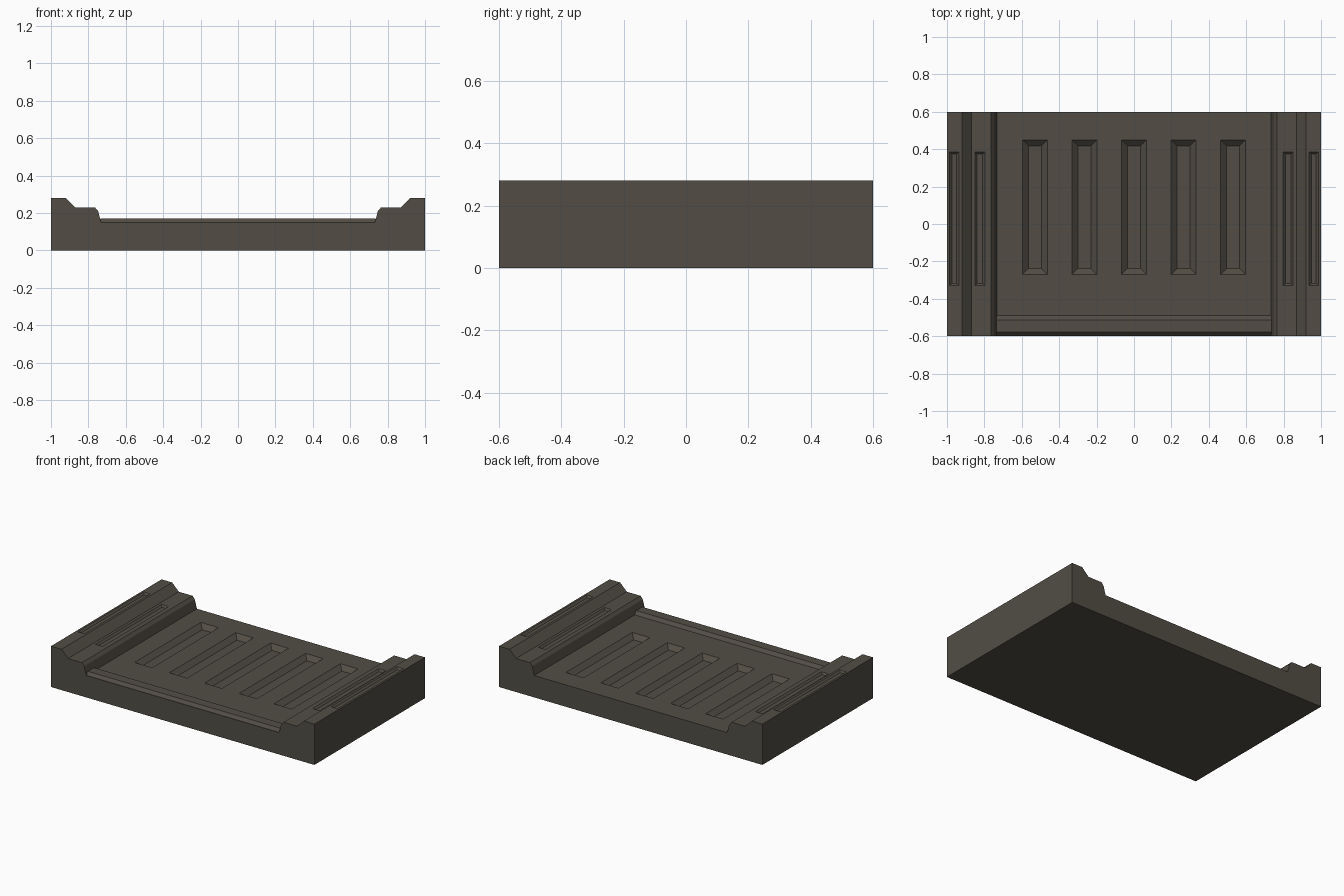
import bpy
import bmesh
from mathutils import Vector

cube = bpy.data.objects.get("Cube")
if cube:
    bpy.data.objects.remove(cube, do_unlink=True)

stone = bpy.data.materials.new("dark_stone")
stone.use_nodes = True
colour = (0.085, 0.076, 0.06, 1)
stone.diffuse_color = colour
bsdf = next(n for n in stone.node_tree.nodes if n.type == "BSDF_PRINCIPLED")
bsdf.inputs["Base Color"].default_value = colour
bsdf.inputs["Roughness"].default_value = 0.9


def make_object(name, bm):
    bmesh.ops.recalc_face_normals(bm, faces=bm.faces)
    mesh = bpy.data.meshes.new(name)
    bm.to_mesh(mesh)
    bm.free()
    mesh.materials.append(stone)
    obj = bpy.data.objects.new(name, mesh)
    bpy.context.collection.objects.link(obj)
    return obj


def prism(name, points, offset):
    """Extrude a flat outline along an offset vector."""
    bm = bmesh.new()
    face = bm.faces.new([bm.verts.new(p) for p in points])
    out = bmesh.ops.extrude_face_region(bm, geom=[face], use_keep_orig=True)
    verts = [v for v in out["geom"] if isinstance(v, bmesh.types.BMVert)]
    bmesh.ops.translate(bm, verts=verts, vec=Vector(offset))
    return make_object(name, bm)


def add_pocket(bm, x, width, y0, y1, z, inset, depth):
    """Tapered pocket cutter with a straight collar above the surface."""
    rings = []
    for level, shrink in ((z - depth, inset), (z, 0), (z + 0.05, 0)):
        w, a, b = width / 2 - shrink, y0 + shrink, y1 - shrink
        rings.append([bm.verts.new((px, py, level)) for px, py in
                      ((x - w, a), (x + w, a), (x + w, b), (x - w, b))])
    bm.faces.new(rings[0])
    bm.faces.new(rings[-1])
    for low, high in zip(rings, rings[1:]):
        for i in range(4):
            j = (i + 1) % 4
            bm.faces.new((low[i], low[j], high[j], high[i]))


# Slab with stepped shoulders, one half mirrored to the other
half = [(1, 0), (1, 0.28), (0.92, 0.28), (0.87, 0.23),
        (0.765, 0.23), (0.748, 0.21), (0.732, 0.15)]
outline = half + [(-x, z) for x, z in reversed(half)]
slab = prism("base_slab", [(x, -0.6, z) for x, z in outline], (0, 1.2, 0))

# Sunken panels in the floor and narrow slots on the shoulders
bm = bmesh.new()
for i in range(-2, 3):
    add_pocket(bm, i * 0.265, 0.134, -0.27, 0.45, 0.15, 0.032, 0.03)
for side in (-1, 1):
    add_pocket(bm, side * 0.824, 0.054, -0.33, 0.385, 0.23, 0.012, 0.012)
    add_pocket(bm, side * 0.961, 0.05, -0.33, 0.385, 0.28, 0.012, 0.012)
cutter = make_object("pocket_cutter", bm)
cutter.hide_render = True

cut = slab.modifiers.new("pockets", "BOOLEAN")
cut.operation = "DIFFERENCE"
cut.solver = "EXACT"
cut.object = cutter

# Bake the cut and discard the cutter
graph = bpy.context.evaluated_depsgraph_get()
baked = bpy.data.meshes.new_from_object(slab.evaluated_get(graph))
slab.modifiers.clear()
slab.data = baked
bpy.data.objects.remove(cutter, do_unlink=True)

# Raised bevelled lip along the front edge
lip = [(-0.598, 0.149), (-0.578, 0.17), (-0.512, 0.17), (-0.488, 0.149)]
prism("front_lip", [(-0.736, y, z) for y, z in lip], (1.472, 0, 0))
